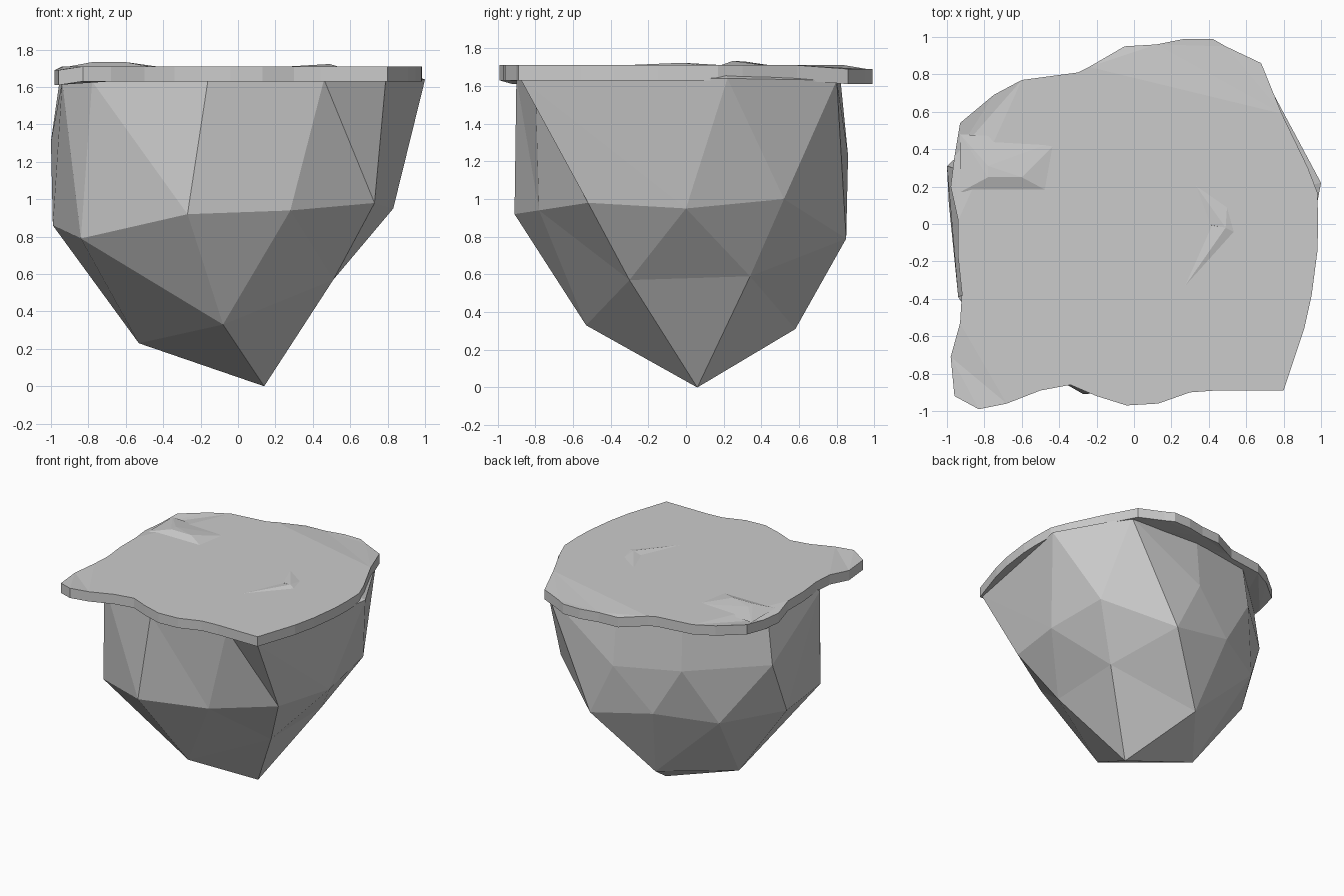
import bpy, bmesh

if "Cube" in bpy.data.objects:
    bpy.data.objects.remove(bpy.data.objects["Cube"])


def finish(name, bm):
    bmesh.ops.recalc_face_normals(bm, faces=bm.faces[:])
    me = bpy.data.meshes.new(name)
    bm.to_mesh(me)
    bm.free()
    ob = bpy.data.objects.new(name, me)
    bpy.context.collection.objects.link(ob)
    return ob


# Faceted rock: icosphere-style rings growing from the tip (5, 10, 10, 10 points)
tip = (.14, .06, 0)
low = [(.51, -.30, .57), (.52, .34, .59), (-.13, .58, .31),
       (-.53, .07, .23), (-.08, -.53, .33)]
mid = [(.73, -.52, .98), (.83, 0, .95), (.77, .52, 1.0), (.275, .85, .79),
       (-.26, .80, .90), (-.70, .57, .85), (-.99, .11, .86), (-.84, -.54, .79),
       (-.27, -.91, .92), (.28, -.78, .94)]
high = [(.79, -.88, 1.64), (1.0, .22, 1.64), (.69, .80, 1.63), (.06, .86, 1.23),
        (-.50, .77, 1.30), (-1.0, .31, 1.31), (-.94, -.39, 1.63),
        (-.78, -.62, 1.63), (-.16, -.90, 1.64), (.46, -.80, 1.64)]
rim = [(x * .95, y * .95, 1.66) for x, y, z in high]

bm = bmesh.new()
t = bm.verts.new(tip)
a, b, c, d = [[bm.verts.new(p) for p in ring] for ring in (low, mid, high, rim)]
for i in range(5):
    k, m = (i + 1) % 5, (2 * i + 2) % 10
    bm.faces.new((t, a[i], a[k]))
    bm.faces.new((a[i], b[2 * i], b[2 * i + 1]))
    bm.faces.new((a[i], b[2 * i + 1], a[k]))
    bm.faces.new((a[k], b[2 * i + 1], b[m]))
for j in range(10):
    k = (j + 1) % 10
    bm.faces.new((b[j], b[k], c[j]))
    bm.faces.new((c[j], b[k], c[k]))
    bm.faces.new((c[j], c[k], d[k], d[j]))
finish("rock_base", bm)

# Thin wavy-edged ground slab
outline = [(-.96, -.92), (-.83, -.99), (-.68, -.96), (-.50, -.89), (-.34, -.86),
           (-.20, -.92), (-.04, -.97), (.13, -.96), (.30, -.90), (.44, -.89),
           (.80, -.89), (.91, -.56), (.95, -.38), (.98, -.15), (.985, 0),
           (.98, .17), (.93, .30), (.79, .59), (.68, .86), (.49, .95), (.42, .99),
           (.27, .99), (.12, .96), (-.05, .95), (-.24, .84), (-.30, .81),
           (-.60, .77), (-.75, .69), (-.93, .54), (-.96, .36), (-.98, .20),
           (-.94, .02), (-.94, -.18), (-.92, -.37), (-.93, -.53), (-.98, -.71)]
bm = bmesh.new()
rings = []
for z in (1.63, 1.71):
    rings.append([bm.verts.new((x, y, z - (.02 if y > .84 or x < -.95 else 0)))
                  for x, y in outline])
n = len(outline)
for i in range(n):
    k = (i + 1) % n
    bm.faces.new((rings[0][i], rings[0][k], rings[1][k], rings[1][i]))
caps = [bm.faces.new(r) for r in rings]
bmesh.ops.triangulate(bm, faces=caps)
finish("ground_slab", bm)


# Low bumps on the ground: an outline at ground level rising to a raised ridge
def bump(name, base, peak):
    bm = bmesh.new()
    for x, y in base:
        bm.verts.new((x, y, 1.705))
    for p in peak:
        bm.verts.new(p)
    bmesh.ops.convex_hull(bm, input=bm.verts[:])
    finish(name, bm)


bump("left_mound", [(-.93, .17), (-.45, .17), (-.40, .45), (-.93, .48)],
     [(-.78, .25, 1.733), (-.60, .25, 1.733), (-.60, .31, 1.725), (-.78, .31, 1.73)])
bump("ridge_front", [(.19, -.45), (.55, -.05), (.40, .02)], [(.49, -.02, 1.723)])
bump("ridge_back", [(.55, -.05), (.50, .13), (.27, .29), (.38, 0)], [(.49, -.02, 1.723)])
